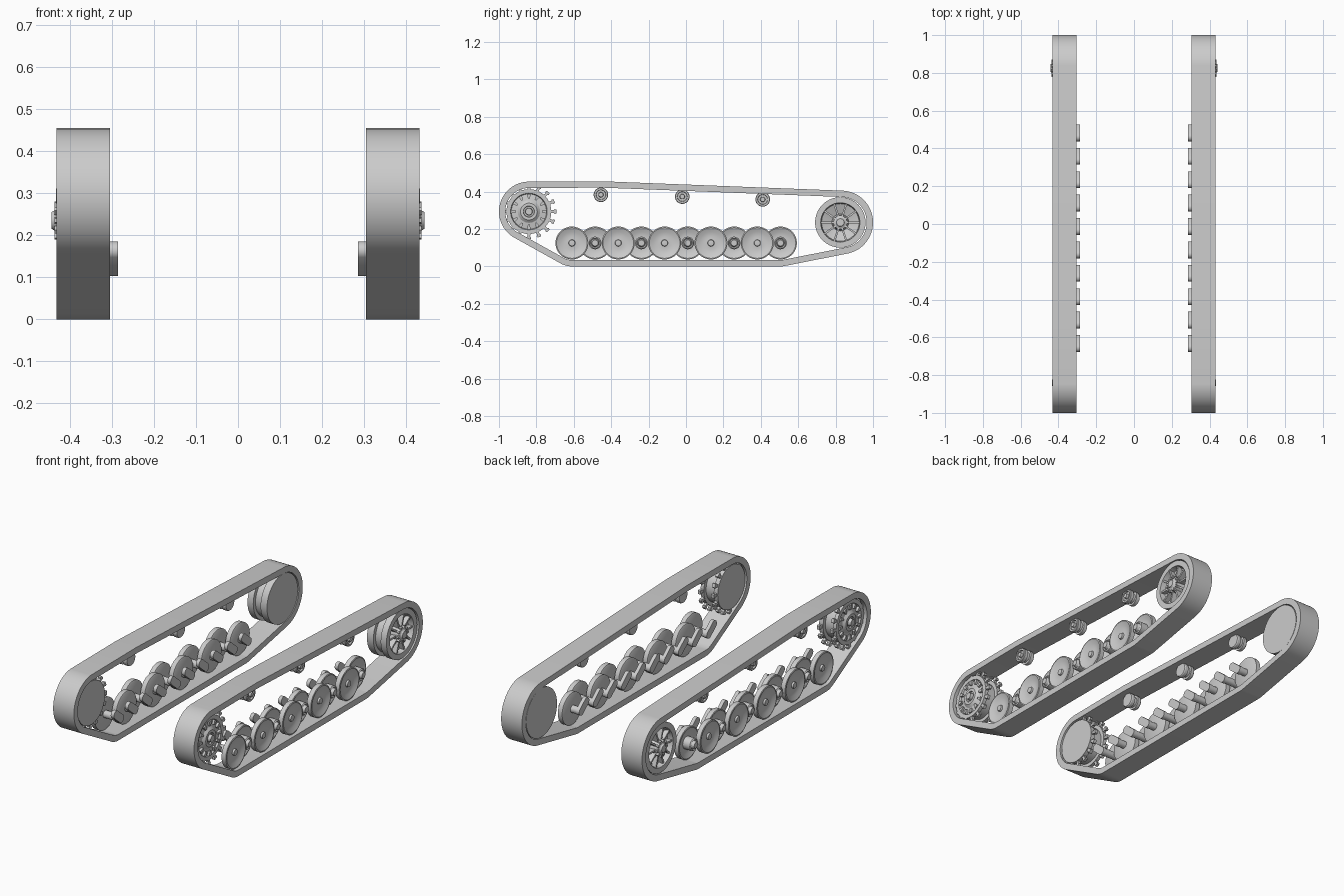
import bpy, bmesh
from math import sin, cos, pi, radians
from mathutils import Matrix

if "Cube" in bpy.data.objects:
    bpy.data.objects.remove(bpy.data.objects["Cube"])

grey = bpy.data.materials.new("plain grey")
grey.use_nodes = True
grey.diffuse_color = (0.6, 0.6, 0.6, 1)
grey.node_tree.nodes["Principled BSDF"].inputs["Base Color"].default_value = (0.6, 0.6, 0.6, 1)


def finish(bm, name, side):
    """Mirror to the wanted side, then turn the mesh into an object."""
    bmesh.ops.remove_doubles(bm, verts=bm.verts, dist=1e-5)
    if side < 0:
        bmesh.ops.scale(bm, vec=(-1, 1, 1), verts=bm.verts)
    bmesh.ops.recalc_face_normals(bm, faces=bm.faces)
    name = ("left_" if side > 0 else "right_") + name
    mesh = bpy.data.meshes.new(name)
    bm.to_mesh(mesh)
    bm.free()
    mesh.materials.append(grey)
    ob = bpy.data.objects.new(name, mesh)
    bpy.context.collection.objects.link(ob)
    bpy.ops.object.select_all(action='DESELECT')
    ob.select_set(True)
    bpy.context.view_layer.objects.active = ob
    bpy.ops.object.shade_smooth_by_angle(angle=radians(30))


def lathe(bm, profile, y, z, n=40):
    """Spin (x, radius) points about an axle along x."""
    rings = [[bm.verts.new((x, y + r * cos(2 * pi * i / n), z + r * sin(2 * pi * i / n)))
              for i in range(n)] if r else [bm.verts.new((x, y, z))] for x, r in profile]
    for a, b in zip(rings, rings[1:]):
        for i in range(n):
            j = (i + 1) % n
            quad = [a[i % len(a)], a[j % len(a)], b[j % len(b)], b[i % len(b)]]
            face = list(dict.fromkeys(quad))
            if len(face) > 2:
                bm.faces.new(face)


def disc(bm, x0, x1, r, y, z, n=24):
    lathe(bm, [(x0, 0), (x0, r), (x1, r), (x1, 0)], y, z, n)


def prism(bm, outline, x0, x1):
    """Extrude a (y, z) outline along x."""
    a, b = [[bm.verts.new((x, y, z)) for y, z in outline] for x in (x0, x1)]
    bm.faces.new(a)
    bm.faces.new(b)
    for i in range(len(a)):
        j = (i + 1) % len(a)
        bm.faces.new((a[i], a[j], b[j], b[i]))


def hull(circles, grow=0, n=128):
    """Outline of a band stretched round circles given as (y, z, radius)."""
    points = []
    for i in range(n):
        c, s = cos(2 * pi * i / n), sin(2 * pi * i / n)
        y, z, r = max(circles, key=lambda k: k[0] * c + k[1] * s + k[2])
        points.append((y + (r + grow) * c, z + (r + grow) * s))
    return points


def spin_copy(bm, outline, x0, x1, y, z, count):
    """Repeat a small radial prism around an axle."""
    for i in range(count):
        t = 2 * pi * i / count
        prism(bm, [(y + r * cos(t) - w * sin(t), z + r * sin(t) + w * cos(t))
                   for r, w in outline], x0, x1)


SPROCKET, IDLER = (-0.84, 0.293), (0.825, 0.235)
WHEEL_Z = 0.125
BELT = [(*SPROCKET, 0.16), (-0.45, 0.385, 0.07), (0.83, 0.235, 0.17),
        (0.505, WHEEL_Z, 0.125), (-0.61, WHEEL_Z, 0.125)]
ROLLERS = [(-0.455, 0.383), (-0.02, 0.373), (0.41, 0.358)]

for side in (1, -1):
    # Track belt
    bm = bmesh.new()
    loops = [[bm.verts.new((x, y, z)) for y, z in hull(BELT, g)]
             for x, g in ((0.304, 0), (0.431, 0), (0.431, -0.034), (0.304, -0.034))]
    for k in range(4):
        a, b = loops[k], loops[(k + 1) % 4]
        for i in range(len(a)):
            j = (i + 1) % len(a)
            bm.faces.new((a[i], a[j], b[j], b[i]))
    finish(bm, "track_belt", side)

    # Overlapping road wheels, alternating outer and inner, on swing arms
    for i in range(10):
        y = -0.61 + i * 1.115 / 9
        x = 0.40 if i % 2 == 0 else 0.355
        bm = bmesh.new()
        lathe(bm, [(x - 0.015, 0), (x - 0.015, 0.082), (x - 0.012, 0.088), (x + 0.014, 0.088),
                   (x + 0.016, 0.082), (x + 0.006, 0.06), (x + 0.002, 0.035),
                   (x + 0.004, 0.018), (x + 0.014, 0.016), (x + 0.016, 0)], y, WHEEL_Z)
        if i % 2:
            lathe(bm, [(x, 0), (x, 0.034), (x + 0.045, 0.034), (x + 0.05, 0.028),
                       (x + 0.045, 0.022), (x + 0.06, 0.016), (x + 0.06, 0)], y, WHEEL_Z, 24)
        finish(bm, "road_wheel_%d" % (i + 1), side)
        bm = bmesh.new()
        disc(bm, 0.29, x, 0.02, y, WHEEL_Z, 20)
        prism(bm, hull([(y, WHEEL_Z, 0.022), (y - 0.045, WHEEL_Z + 0.038, 0.022)], 0, 24),
              0.285, 0.305)
        finish(bm, "swing_arm_%d" % (i + 1), side)

    # Return rollers
    for i, (y, z) in enumerate(ROLLERS):
        bm = bmesh.new()
        lathe(bm, [(0.335, 0), (0.335, 0.036), (0.34, 0.039), (0.358, 0.039), (0.358, 0.028),
                   (0.378, 0.028), (0.378, 0.039), (0.396, 0.039), (0.4, 0.036), (0.4, 0.027),
                   (0.392, 0.025), (0.392, 0.014), (0.405, 0.012), (0.405, 0)], y, z, 28)
        finish(bm, "return_roller_%d" % (i + 1), side)

    # Drive sprocket: drum, two toothed rings, scalloped cover and hub
    y, z = SPROCKET
    bm = bmesh.new()
    lathe(bm, [(0.31, 0), (0.31, 0.12), (0.335, 0.12), (0.335, 0.1), (0.395, 0.1),
               (0.395, 0.12), (0.415, 0.12), (0.415, 0.098), (0.405, 0.094), (0.41, 0.06),
               (0.422, 0.045), (0.422, 0.03), (0.412, 0.028), (0.412, 0.02),
               (0.433, 0.018), (0.433, 0)], y, z)
    tooth = [(0.115, -0.008), (0.132, -0.007), (0.138, -0.013), (0.147, -0.01),
             (0.147, 0.01), (0.138, 0.013), (0.132, 0.007), (0.115, 0.008)]
    for x0, x1 in ((0.315, 0.332), (0.397, 0.413)):
        spin_copy(bm, tooth, x0, x1, y, z, 16)
    spin_copy(bm, [(0.07, -0.005), (0.095, -0.01), (0.095, 0.01), (0.07, 0.005)],
              0.4, 0.42, y, z, 12)
    finish(bm, "drive_sprocket", side)

    # Idler: grooved drum with a dished front, ribs and a bolted hub
    y, z = IDLER
    bm = bmesh.new()
    lathe(bm, [(0.306, 0), (0.306, 0.135), (0.345, 0.135), (0.345, 0.115), (0.39, 0.115),
               (0.39, 0.135), (0.425, 0.135), (0.425, 0.105), (0.395, 0.1), (0.375, 0.045),
               (0.43, 0.036), (0.436, 0.024), (0.443, 0.02), (0.443, 0)], y, z)
    spin_copy(bm, [(0.03, -0.005), (0.104, -0.005), (0.104, 0.005), (0.03, 0.005)],
              0.375, 0.418, y, z, 10)
    spin_copy(bm, [(0.032, -0.007), (0.046, -0.005), (0.046, 0.005), (0.032, 0.007)],
              0.42, 0.436, y, z, 10)
    finish(bm, "idler_wheel", side)
